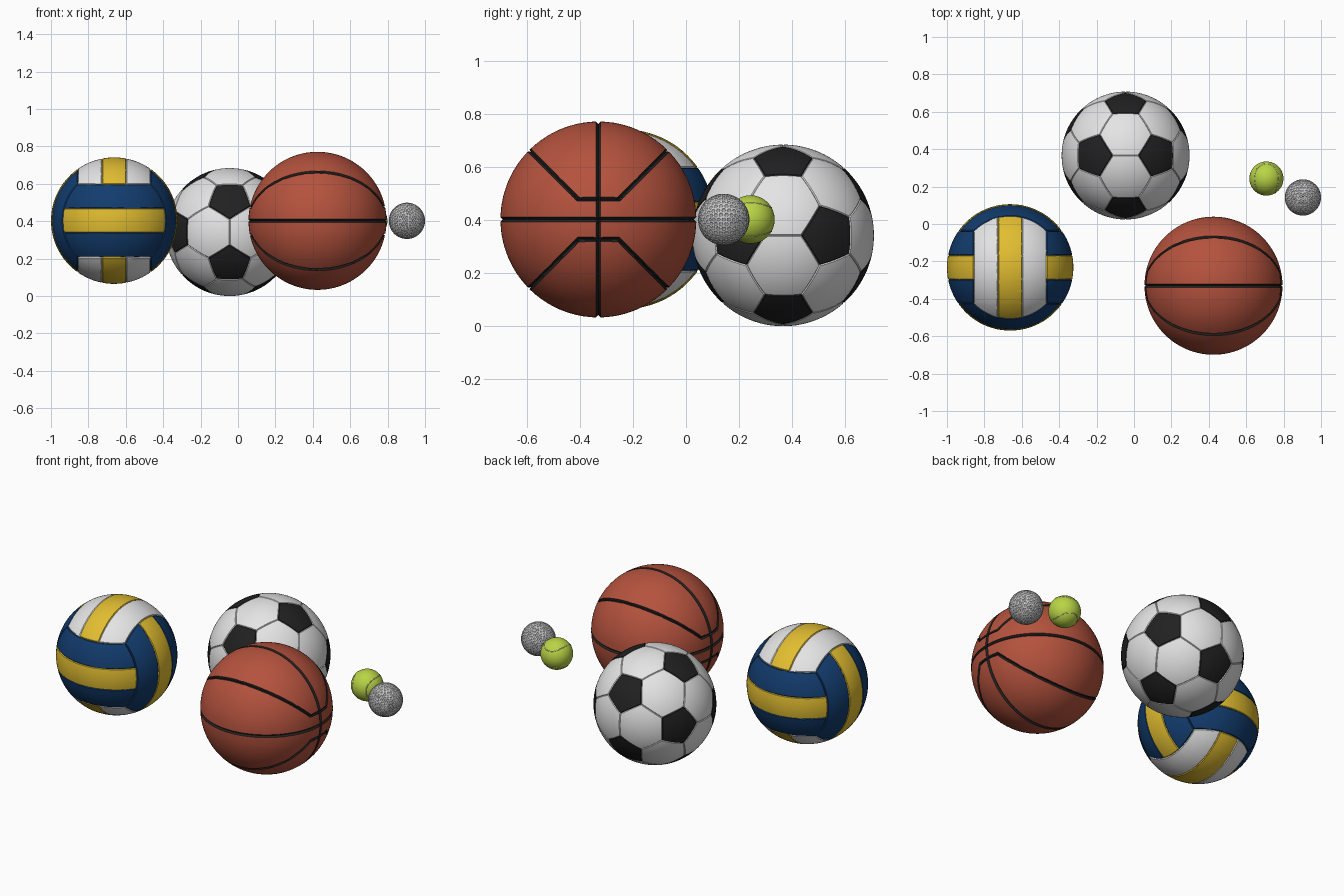
import bpy, bmesh, math
from mathutils import Vector, Matrix
from mathutils.kdtree import KDTree

cube = bpy.data.objects.get("Cube")
if cube:
    bpy.data.objects.remove(cube, do_unlink=True)


def material(name, rgb):
    m = bpy.data.materials.new(name)
    m.use_nodes = True
    m.diffuse_color = (*rgb, 1)
    bsdf = m.node_tree.nodes["Principled BSDF"]
    bsdf.inputs["Base Color"].default_value = (*rgb, 1)
    bsdf.inputs["Roughness"].default_value = 0.6
    return m


BLACK = material("black", (0.015, 0.015, 0.015))
WHITE = material("white", (0.78, 0.78, 0.78))
ORANGE = material("burnt orange", (0.46, 0.085, 0.047))
BLUE = material("navy blue", (0.006, 0.045, 0.155))
YELLOW = material("golden yellow", (0.76, 0.51, 0.03))
GREEN = material("lime green", (0.48, 0.66, 0.06))
PALE = material("pale seam green", (0.6, 0.7, 0.32))
GREY = material("light grey", (0.62, 0.62, 0.62))
DIMPLE = material("dimple grey", (0.36, 0.36, 0.36))


def smooth(obj, angle=30):
    bpy.ops.object.select_all(action='DESELECT')
    obj.select_set(True)
    bpy.context.view_layer.objects.active = obj
    bpy.ops.object.shade_smooth_by_angle(angle=math.radians(angle))


def finish(bm, name, centre, radius, mats, angle=30):
    """Scale the unit ball, place it and make the object."""
    bm.transform(Matrix.Translation(centre) @ Matrix.Scale(radius, 4))
    mesh = bpy.data.meshes.new(name)
    bm.to_mesh(mesh)
    bm.free()
    for m in mats:
        mesh.materials.append(m)
    obj = bpy.data.objects.new(name, mesh)
    bpy.context.collection.objects.link(obj)
    smooth(obj, angle)
    return obj


def ball(level):
    bm = bmesh.new()
    bmesh.ops.create_icosphere(bm, subdivisions=level, radius=1)
    return bm


def cut(bm, normal, offset):
    n = Vector(normal).normalized()
    bmesh.ops.bisect_plane(bm, geom=bm.verts[:] + bm.edges[:] + bm.faces[:],
                           dist=0.0005, plane_co=n * offset, plane_no=n)


def rounded(bm):
    for v in bm.verts:
        v.co.normalize()


def direction(face):
    return face.calc_center_median().normalized()


def sink_seams(bm, key, depth):
    """Pull in every vertex where two panels meet."""
    keys = {f: key(direction(f)) for f in bm.faces}
    for v in bm.verts:
        if len({keys[f] for f in v.link_faces}) > 1:
            v.co *= 1 - depth
    return keys


def icosahedron():
    bm = bmesh.new()
    phi = (1 + math.sqrt(5)) / 2
    for a in (-1, 1):
        for b in (-phi, phi):
            for co in ((a, 0, b), (b, a, 0), (0, b, a)):
                bm.verts.new(co)
    bmesh.ops.convex_hull(bm, input=bm.verts[:])
    bmesh.ops.recalc_face_normals(bm, faces=bm.faces[:])
    return bm


def truncate(bm, percent):
    bmesh.ops.bevel(bm, geom=bm.verts[:], offset=percent, offset_type='PERCENT',
                    affect='VERTICES', segments=1, profile=0.5)
    bm.normal_update()


# Soccer ball: truncated icosahedron blown up to a sphere, panels inset for seams
bm = icosahedron()
truncate(bm, 100 / 3)
panels = []
for f in bm.faces:
    c = f.calc_center_median()
    panels.append((c / c.length_squared, len(f.verts) == 5))
bmesh.ops.poke(bm, faces=bm.faces[:])
bmesh.ops.subdivide_edges(bm, edges=bm.edges[:], cuts=6, use_grid_fill=True)
rounded(bm)


def soccer_panel(p):
    return max(range(len(panels)), key=lambda i: panels[i][0].dot(p))


groups = {}
for f in bm.faces:
    groups.setdefault(soccer_panel(direction(f)), []).append(f)
for faces in groups.values():
    bmesh.ops.inset_region(bm, faces=faces, thickness=0.011, use_even_offset=True)
rounded(bm)
for f, k in sink_seams(bm, soccer_panel, 0.01).items():
    f.material_index = int(panels[k][1])
finish(bm, "soccer_ball", (-0.045, 0.366, 0.342), 0.342, [WHITE, BLACK])

# Basketball: two great circles and four bent channels, cut in and coloured
bm = ball(5)
W, BEND = 0.024, 0.205
for s in (-W, 0, W):
    for n in ((0, 1, 0), (0, 0, 1), (0, 1, 1), (0, 1, -1)):
        cut(bm, n, s)
    for side in (-BEND, BEND):
        cut(bm, (0, 0, 1), side + s)
for side in (-BEND, BEND):
    cut(bm, (0, 1, 0), side)
rounded(bm)


def channel_distance(p):
    y, z = abs(p.y), abs(p.z)
    bent = abs(z - BEND) if y < BEND else 1
    if z > BEND - W and y > BEND - W / 2:
        bent = min(bent, abs(y - z) / math.sqrt(2))
    return min(y, z, bent)


for f in bm.faces:
    f.material_index = int(channel_distance(direction(f)) < W)
for v in bm.verts:
    if channel_distance(v.co) < 0.003:
        v.co *= 0.975
finish(bm, "basketball", (0.425, -0.33, 0.402), 0.369, [ORANGE, BLACK])

# Volleyball: six sides of three stripes each, turned from side to side
bm = ball(5)
EDGE = 1 / math.sqrt(3)
for axis in Matrix.Identity(3):
    for level in (-EDGE, -EDGE / 3, EDGE / 3, EDGE):
        for s in (-0.012, 0, 0.012):
            cut(bm, axis, level + s)
rounded(bm)


def stripe(p):
    for i in range(3):
        j = (i + 1) % 3
        if abs(p[i]) > EDGE and abs(p[j]) < EDGE:
            break
    return i, p[i] > 0, round(p[j] / (EDGE * 2 / 3))


for f, (axis, _, row) in sink_seams(bm, stripe, 0.014).items():
    f.material_index = 2 if row == 0 else int(axis == 2)
finish(bm, "volleyball", (-0.662, -0.232, 0.403), 0.338, [BLUE, WHITE, YELLOW])

# Tennis ball and its winding seam
TENNIS, TR = Vector((0.708, 0.243, 0.402)), 0.091
finish(ball(5), "tennis_ball", TENNIS, TR, [GREEN])
curve = bpy.data.curves.new("tennis_seam", 'CURVE')
curve.dimensions = '3D'
curve.bevel_depth = 0.003
curve.bevel_resolution = 2
steps = 120
spline = curve.splines.new('POLY')
spline.points.add(steps - 1)
spline.use_cyclic_u = True
for i, pt in enumerate(spline.points):
    t = math.tau * i / steps
    u = 0.75 * math.cos(t) + 0.25 * math.cos(3 * t)
    v = 0.75 * math.sin(t) - 0.25 * math.sin(3 * t)
    p = Vector(((u - v) / math.sqrt(2), math.sqrt(0.75) * math.sin(2 * t),
                (u + v) / math.sqrt(2)))
    pt.co = (*(TENNIS + p.normalized() * (TR - 0.0015)), 1)
curve.materials.append(PALE)
seam = bpy.data.objects.new("tennis_seam", curve)
bpy.context.collection.objects.link(seam)
bpy.ops.object.select_all(action='DESELECT')
seam.select_set(True)
bpy.context.view_layer.objects.active = seam
bpy.ops.object.convert(target='MESH')
smooth(bpy.context.view_layer.objects.active, 60)

# Golf ball: a dimple sunk at every point of a divided icosahedron
bm = icosahedron()
bmesh.ops.subdivide_edges(bm, edges=bm.edges[:], cuts=5, use_grid_fill=True)
rounded(bm)
tree = KDTree(len(bm.verts))
for i, v in enumerate(bm.verts):
    tree.insert(v.co, i)
tree.balance()
truncate(bm, 38)
rounded(bm)
bm.normal_update()
dimples = [f for f in bm.faces if tree.find(direction(f))[2] < 0.03]
for thickness, depth in ((0.014, -0.016), (0.018, -0.01)):
    bmesh.ops.inset_individual(bm, faces=dimples, thickness=thickness, depth=depth)
    if thickness < 0.016:
        for f in dimples:
            f.material_index = 1
finish(bm, "golf_ball", (0.903, 0.142, 0.402), 0.097, [GREY, DIMPLE], 40)
